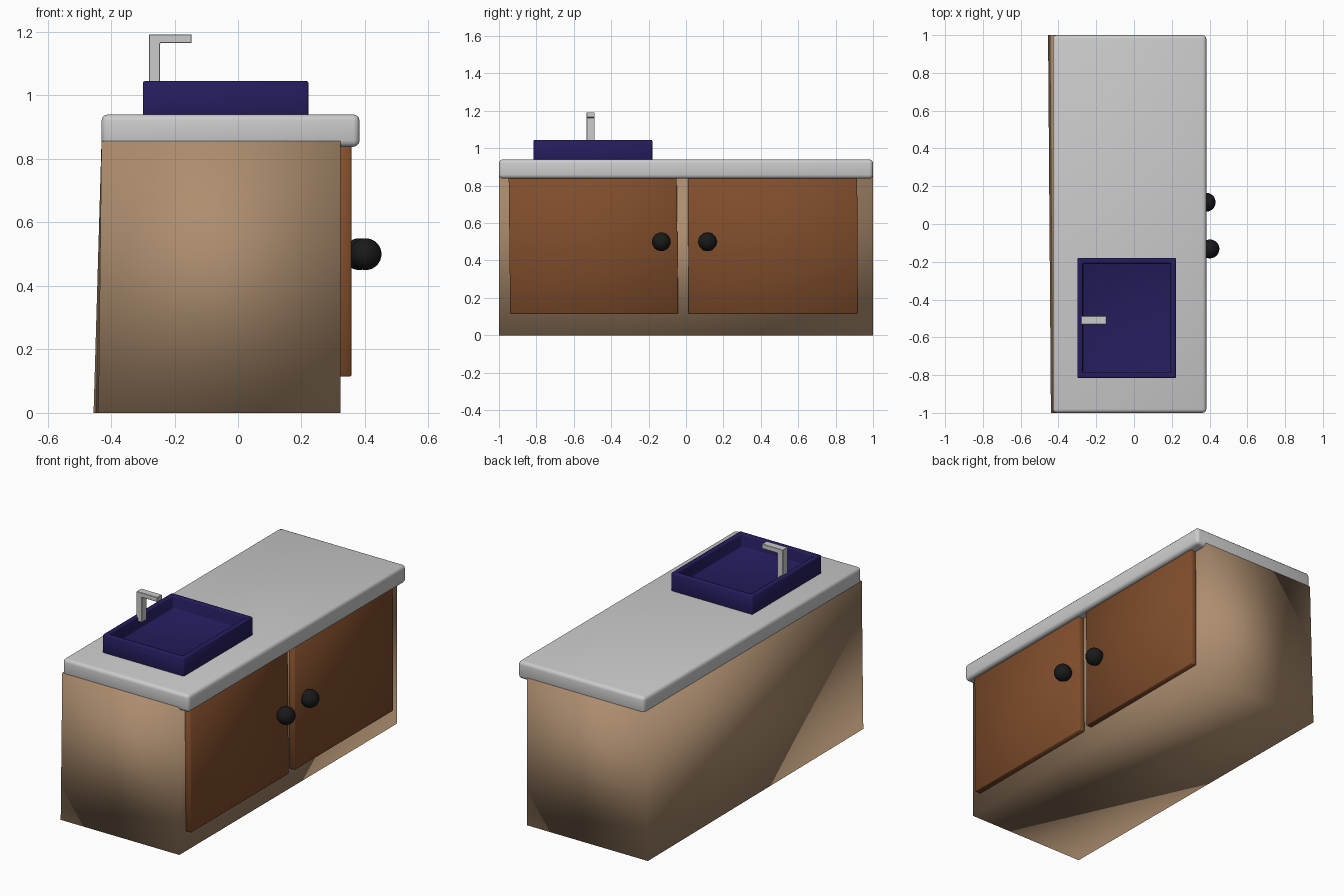
import bpy, bmesh
from mathutils import Vector

if "Cube" in bpy.data.objects:
    bpy.data.objects.remove(bpy.data.objects["Cube"])


def material(name, rgb):
    m = bpy.data.materials.new(name)
    m.diffuse_color = (*rgb, 1)
    m.use_nodes = True
    m.node_tree.nodes["Principled BSDF"].inputs["Base Color"].default_value = m.diffuse_color
    return m


TAN = material("tan_wood", (0.42, 0.27, 0.16))
BROWN = material("door_wood", (0.22, 0.075, 0.025))
BLUE = material("dark_blue", (0.018, 0.012, 0.11))
BLACK = material("black", (0.01, 0.01, 0.01))


def finish(bm, name, mat=None, bevel=0, segments=2, smooth=True):
    bmesh.ops.recalc_face_normals(bm, faces=bm.faces)
    if bevel:
        bmesh.ops.bevel(bm, geom=bm.edges[:], offset=bevel, segments=segments,
                        profile=0.5, affect='EDGES')
    for f in bm.faces:
        f.smooth = smooth
    me = bpy.data.meshes.new(name)
    bm.to_mesh(me)
    bm.free()
    ob = bpy.data.objects.new(name, me)
    bpy.context.collection.objects.link(ob)
    if mat:
        me.materials.append(mat)
    return ob


def box(lo, hi):
    bm = bmesh.new()
    bmesh.ops.create_cube(bm, size=1)
    lo, hi = Vector(lo), Vector(hi)
    for v in bm.verts:
        v.co = Vector(lo[i] + (v.co[i] + 0.5) * (hi[i] - lo[i]) for i in range(3))
    return bm


# Cabinet, with the back wall flaring out slightly towards the floor
bm = box((-0.43, -1, 0), (0.323, 1, 0.857))
for v in bm.verts:
    if v.co.x < 0 and v.co.z < 0.1:
        v.co.x = -0.44 if v.co.y < 0 else -0.455
finish(bm, "cabinet", TAN)

# Countertop with rounded edges
finish(box((-0.43, -1, 0.838), (0.383, 1, 0.94)), "countertop", bevel=0.02, segments=3)

# Doors, sheared a little, each with a round knob
for side, y0, y1, shear, ky, kx in (("left", -0.948, -0.05, 0.008, -0.132, 0.402),
                                    ("right", 0.01, 0.915, 0.004, 0.115, 0.382)):
    bm = box((0.31, y0, 0.114), (0.357, y1, 0.85))
    for v in bm.verts:
        if v.co.z < 0.5:
            v.co.y += shear
    finish(bm, side + "_door", BROWN, bevel=0.004, segments=1)

    bm = bmesh.new()
    bmesh.ops.create_uvsphere(bm, u_segments=32, v_segments=16, radius=0.05)
    bmesh.ops.translate(bm, verts=bm.verts, vec=(kx, ky, 0.5))
    finish(bm, side + "_knob", BLACK)

# Basin: a box whose top is inset and sunk
bm = box((-0.30, -0.815, 0.93), (0.222, -0.18, 1.045))
top = max(bm.faces, key=lambda f: f.calc_center_median().z)
bmesh.ops.inset_region(bm, faces=[top], thickness=0.04)
walls = bmesh.ops.extrude_discrete_faces(bm, faces=[top])
bmesh.ops.translate(bm, verts=walls["faces"][0].verts, vec=(0, 0, -0.075))
basin = finish(bm, "basin", BLUE, bevel=0.006, segments=2)

# Faucet: an L-shaped profile extruded sideways
profile = [(-0.281, 1.02), (-0.246, 1.02), (-0.246, 1.165),
           (-0.146, 1.165), (-0.146, 1.192), (-0.281, 1.192)]
bm = bmesh.new()
face = bm.faces.new([bm.verts.new((x, -0.532, z)) for x, z in profile])
ext = bmesh.ops.extrude_face_region(bm, geom=[face])
bmesh.ops.translate(bm, vec=(0, 0.044, 0),
                    verts=[g for g in ext["geom"] if isinstance(g, bmesh.types.BMVert)])
finish(bm, "faucet", bevel=0.002, segments=1, smooth=False)
